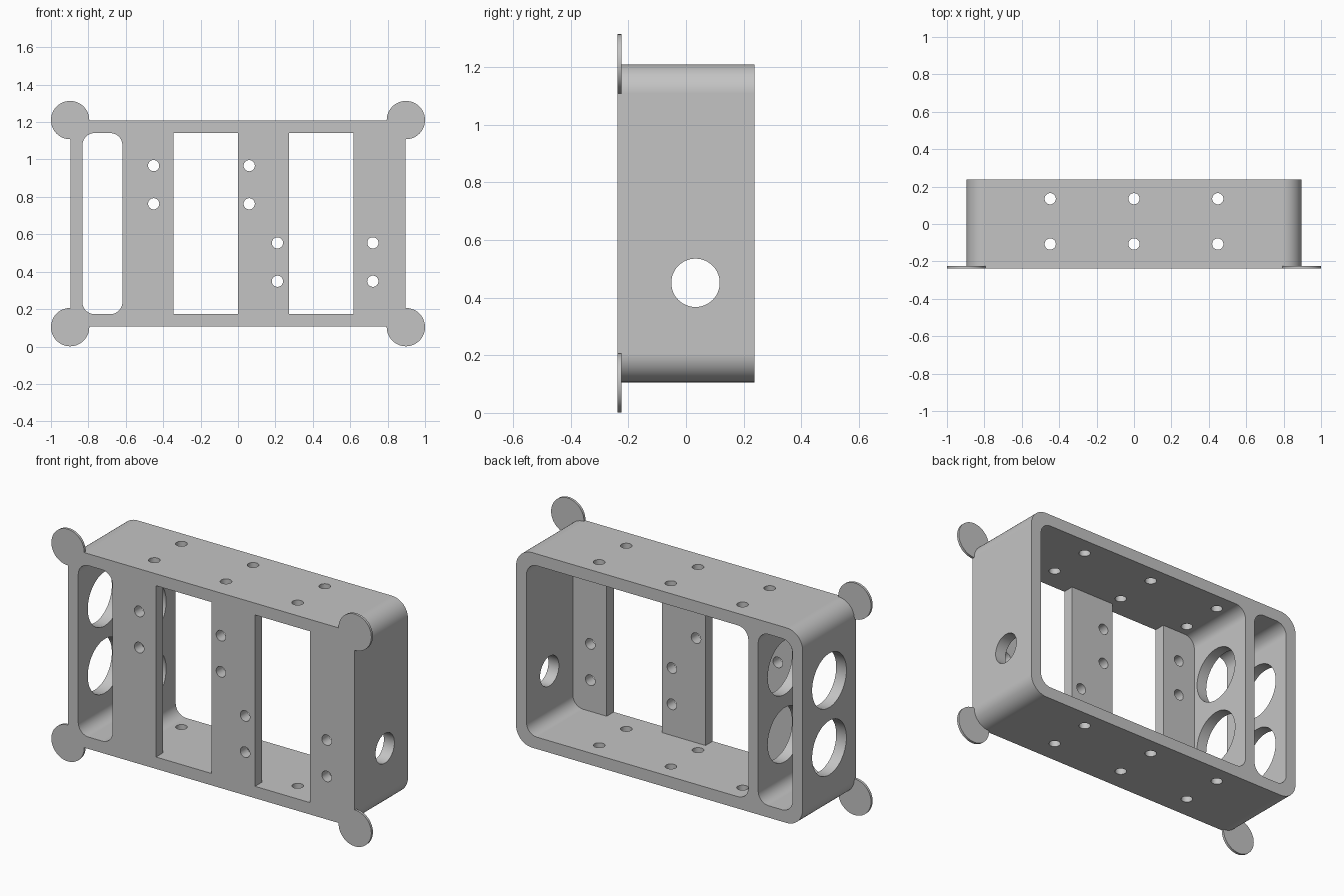
import bpy, bmesh
from math import cos, sin, pi

cube = bpy.data.objects.get("Cube")
if cube:
    bpy.data.objects.remove(cube, do_unlink=True)

grey = bpy.data.materials.new("plain_grey")
grey.use_nodes = True
colour = (0.55, 0.55, 0.55, 1)
grey.diffuse_color = colour
grey.node_tree.nodes["Principled BSDF"].inputs["Base Color"].default_value = colour

# Main dimensions
MID = 0.657                      # height of the centre line
HALF_X, HALF_Y, HALF_Z = 0.8955, 0.238, 0.551
INNER_Z = 0.484                  # half height of the openings
PLATE_BACK = -0.175              # rear face of the front plate


def rounded_rect(x0, x1, half_z, radius=0, steps=12):
    """Outline of a rectangle with rounded corners, centred on MID."""
    corners = [(x1, 1, 1), (x0, -1, 1), (x0, -1, -1), (x1, 1, -1)]
    points = []
    for k, (x, sx, sz) in enumerate(corners):
        cx, cz = x - sx * radius, MID + sz * (half_z - radius)
        for i in range(steps + 1 if radius else 1):
            a = (k + i / steps) * pi / 2
            points.append((round(cx + radius * cos(a), 5), round(cz + radius * sin(a), 5)))
    return points


def circle(u, v, radius, steps=48):
    return [(u + radius * cos(2 * pi * i / steps), v + radius * sin(2 * pi * i / steps))
            for i in range(steps)]


def prism(name, outline, axis, low, high):
    """Extrude an outline along one axis."""
    place = {"X": lambda u, v, d: (d, u, v),
             "Y": lambda u, v, d: (u, d, v),
             "Z": lambda u, v, d: (u, v, d)}[axis]
    bm = bmesh.new()
    a = [bm.verts.new(place(u, v, low)) for u, v in outline]
    b = [bm.verts.new(place(u, v, high)) for u, v in outline]
    bm.faces.new(a)
    bm.faces.new(b[::-1])
    for i in range(len(a)):
        j = (i + 1) % len(a)
        bm.faces.new((a[i], b[i], b[j], a[j]))
    bmesh.ops.recalc_face_normals(bm, faces=bm.faces)
    mesh = bpy.data.meshes.new(name)
    bm.to_mesh(mesh)
    bm.free()
    mesh.materials.append(grey)
    obj = bpy.data.objects.new(name, mesh)
    bpy.context.collection.objects.link(obj)
    return obj


def select(obj):
    bpy.ops.object.select_all(action="DESELECT")
    obj.select_set(True)
    bpy.context.view_layer.objects.active = obj


def cut(target, outline, axis, low, high):
    """Subtract an extruded outline from the target."""
    cutter = prism("cutter", outline, axis, low, high)
    cutter.hide_render = True
    mod = target.modifiers.new("cut", "BOOLEAN")
    mod.operation = "DIFFERENCE"
    mod.solver = "EXACT"
    mod.object = cutter
    select(target)
    bpy.ops.object.modifier_apply(modifier=mod.name)
    bpy.data.objects.remove(cutter, do_unlink=True)


def smooth(obj):
    select(obj)
    bpy.ops.object.shade_smooth_by_angle(angle=pi / 6)
    mod = obj.modifiers.new("flat_normals", "WEIGHTED_NORMAL")
    mod.keep_sharp = True
    mod.weight = 100


# Housing shell
housing = prism("housing", rounded_rect(-HALF_X, HALF_X, HALF_Z, 0.1), "Y", -HALF_Y, HALF_Y)

# Side slot, open front to back, and main cavity, open at the back
cut(housing, rounded_rect(-0.832, -0.618, INNER_Z, 0.065), "Y", -0.5, 0.5)
cut(housing, rounded_rect(-0.556, 0.83, INNER_Z, 0.065), "Y", PLATE_BACK, 0.5)

# Two windows in the front plate
for x0, x1 in ((-0.346, 0), (0.273, 0.618)):
    cut(housing, rounded_rect(x0, x1, INNER_Z), "Y", -0.5, -0.1)

# Screw holes in the front plate, in staggered pairs
for xs, zs in (((-0.451, 0.06), (0.967, 0.763)), ((0.211, 0.721), (0.554, 0.349))):
    for x in xs:
        for z in zs:
            cut(housing, circle(x, z, 0.03, 32), "Y", -0.5, -0.1)

# Screw holes through the top and bottom walls
for x in (-0.448, 0, 0.448):
    for y in (-0.107, 0.135):
        cut(housing, circle(x, y, 0.03, 32), "Z", -0.5, 2)

# Large holes through the end wall and divider, cable hole in the other end
for side in (-1, 1):
    cut(housing, circle(0, MID + side * 0.19, 0.153), "X", -1.2, -0.3)
cut(housing, circle(0.033, 0.451, 0.084), "X", 0.7, 1.2)
smooth(housing)

# Thin round mounting ears on the front corners
for side, x in (("right", -1), ("left", 1)):
    for level, z in (("lower", -1), ("upper", 1)):
        ear = prism(f"{level}_{side}_ear", circle(x * 0.8975, MID + z * 0.5535, 0.1025),
                    "Y", -HALF_Y, -HALF_Y + 0.014)
        smooth(ear)
